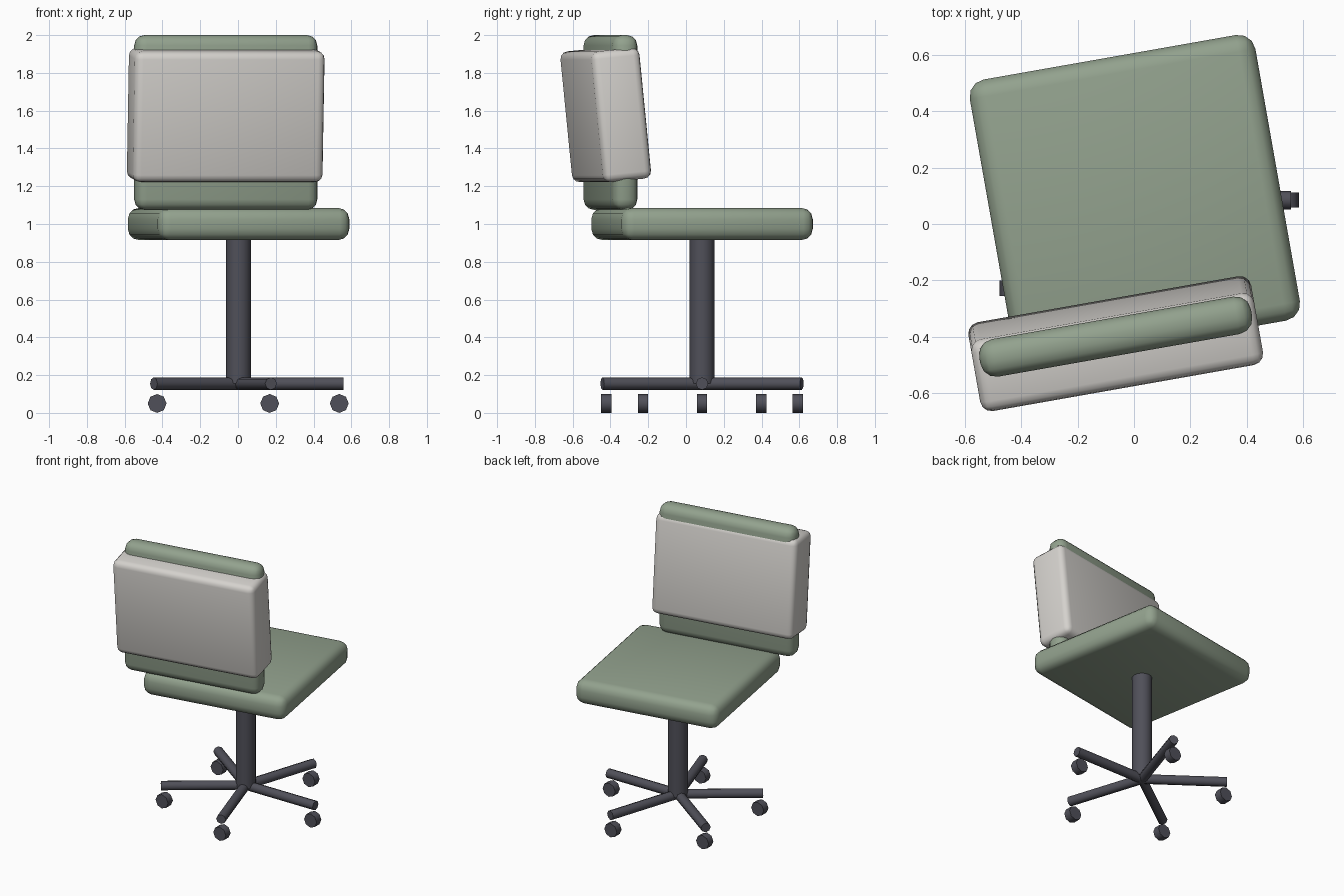
import bpy, math
from mathutils import Matrix, Vector

if "Cube" in bpy.data.objects:
    bpy.data.objects.remove(bpy.data.objects["Cube"])


def material(name, rgb):
    m = bpy.data.materials.new(name)
    m.diffuse_color = (*rgb, 1)
    m.use_nodes = True
    m.node_tree.nodes["Principled BSDF"].inputs["Base Color"].default_value = m.diffuse_color
    return m


SAGE = material("sage fabric", (0.29, 0.36, 0.27))
WHITE = material("warm white fabric", (0.66, 0.64, 0.61))
METAL = material("dark metal", (0.08, 0.08, 0.10))

TURN = math.radians(10)      # swivel of the upper part
CX, CY = 0.003, 0.085        # axis of the post


def finish(ob, name, mat, angle):
    ob.name = name
    ob.data.materials.append(mat)
    bpy.ops.object.shade_smooth_by_angle(angle=math.radians(angle))
    return ob


def pad(name, mat, size, centre, bevel, tilt=0.0):
    """Rounded box, leaned back by tilt and swivelled with the seat."""
    bpy.ops.mesh.primitive_cube_add(size=1)
    ob = bpy.context.object
    ob.data.transform(Matrix.Diagonal((*size, 1)))
    mod = ob.modifiers.new("rounding", "BEVEL")
    mod.width, mod.segments = bevel, 3
    bpy.ops.object.modifier_apply(modifier=mod.name)
    ob.matrix_world = (Matrix.Translation(centre)
                       @ Matrix.Rotation(TURN, 4, "Z")
                       @ Matrix.Rotation(tilt, 4, "X"))
    return finish(ob, name, mat, 60)


def rod(name, start, end, radius, sides):
    """Cylinder between two points."""
    start, end = Vector(start), Vector(end)
    axis = end - start
    bpy.ops.mesh.primitive_cylinder_add(
        vertices=sides, radius=radius, depth=axis.length,
        location=(start + end) / 2,
        rotation=axis.to_track_quat("Z", "Y").to_euler())
    return finish(bpy.context.object, name, METAL, 50)


# Upholstery
pad("seat", SAGE, (1.03, 1.03, 0.17), (0.003, CY, 1.0), 0.06)
pad("backrest", SAGE, (0.98, 0.135, 0.925), (-0.065, -0.40, 1.5375), 0.055)
pad("back_cushion", WHITE, (1.02, 0.26, 0.695), (-0.065, -0.425, 1.577), 0.04, 0.1)

# Post
rod("post", (CX, CY, 0.155), (CX, CY, 0.93), 0.066, 16)

# Five-legged base with casters
for i in range(5):
    a = math.radians(72 * i)
    dx, dy = math.cos(a), math.sin(a)
    rod(f"leg_{i + 1}", (CX, CY, 0.155),
        (CX + 0.555 * dx, CY + 0.555 * dy, 0.155), 0.033, 8)
    x, y = CX + 0.533 * dx, CY + 0.533 * dy
    rod(f"caster_{i + 1}", (x, y - 0.027, 0.05), (x, y + 0.027, 0.05), 0.05, 8)
